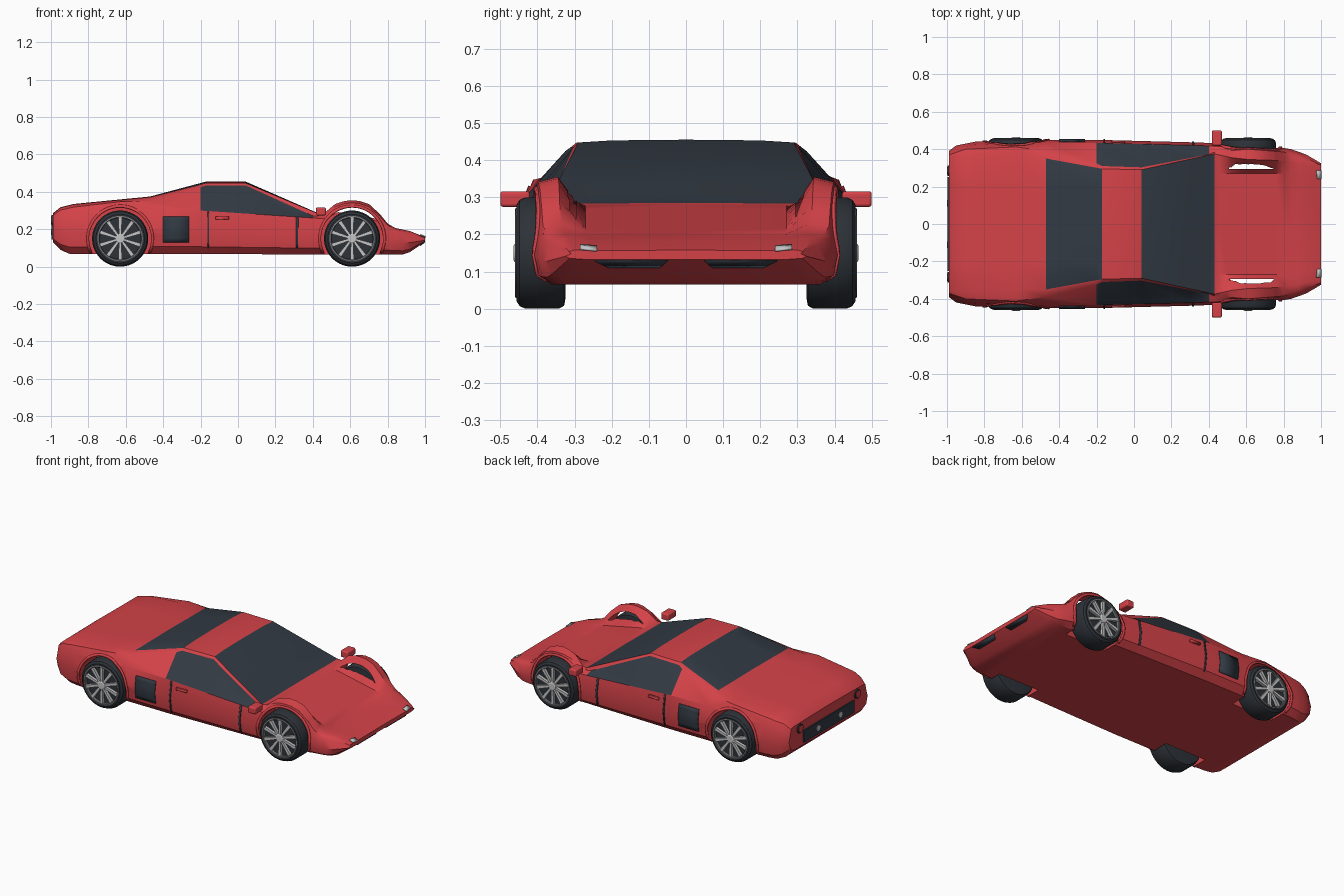
import bpy, bmesh, math
from mathutils import Vector

if "Cube" in bpy.data.objects:
    bpy.data.objects.remove(bpy.data.objects["Cube"])


def material(name, rgb):
    m = bpy.data.materials.new(name)
    m.diffuse_color = (*rgb, 1)
    m.use_nodes = True
    m.node_tree.nodes["Principled BSDF"].inputs["Base Color"].default_value = m.diffuse_color
    return m


RED = material("red paint", (0.66, 0.055, 0.065))
GLASS = material("dark glass", (0.032, 0.042, 0.056))
RUBBER = material("tyre rubber", (0.026, 0.032, 0.04))
SILVER = material("silver", (0.56, 0.56, 0.57))
GREY = material("rim grey", (0.2, 0.2, 0.21))

# Body curves along the length: (x, value)
WIDTH = [(-.99, .39), (-.95, .42), (-.85, .44), (-.6, .45), (-.2, .45), (.3, .437), (.5, .43),
         (.75, .415), (.84, .40), (.92, .372), (1, .325)]
BOTTOM = [(-.99, .13), (-.95, .09), (-.9, .068), (.88, .065), (.92, .078), (1, .133)]
BELT = [(-.99, .25), (-.9, .28), (-.47, .302), (-.2, .30), (.40, .26), (.46, .257), (.52, .285),
        (.61, .30), (.70, .285), (.80, .20), (.92, .17), (1, .148)]
SHOULDER_Y = [(-.99, .37), (-.9, .40), (-.63, .412), (-.47, .39), (-.2, .325), (-.17, .31), (.04, .303),
              (.40, .372), (.43, .385), (.61, .40), (.80, .385), (1, .315)]
SHOULDER_Z = [(-.99, .272), (-.95, .302), (-.88, .318), (-.63, .347), (-.47, .352), (-.2, .424), (-.17, .435),
              (.04, .435), (.40, .272), (.43, .272), (.46, .274), (.52, .32), (.57, .337), (.61, .341),
              (.65, .337), (.70, .32), (.76, .268), (.80, .222), (.84, .200), (.92, .183), (1, .154)]
EDGE_Y = [(-.99, .35), (-.9, .36), (-.47, .35), (-.17, .295), (.04, .29), (.43, .375), (.52, .355),
          (.61, .345), (.76, .34), (.84, .33), (1, .30)]
EDGE_Z = [(-.99, .28), (-.95, .315), (-.88, .333), (-.47, .372), (-.17, .447), (.04, .447), (.43, .283),
          (.46, .285), (.52, .335), (.57, .351), (.61, .355), (.65, .351), (.70, .335), (.76, .28),
          (.80, .23), (.84, .207), (.92, .19), (1, .158)]
CENTRE_Z = [(-.99, .285), (-.95, .317), (-.88, .335), (-.47, .375), (-.17, .455), (.04, .455), (.43, .285),
            (.84, .200), (.92, .185), (1, .158)]
INNER_Y = [(-.99, .2), (.04, .2), (.43, .27), (.80, .27), (1, .24)]


def at(curve, x):
    for (x0, v0), (x1, v1) in zip(curve, curve[1:]):
        if x <= x1:
            return v0 + (v1 - v0) * max(0, (x - x0) / (x1 - x0))
    return curve[-1][1]


def section(x):
    """Half cross-section from floor centre to roof centre as (y, z)."""
    w, zb, belt, zc = (at(c, x) for c in (WIDTH, BOTTOM, BELT, CENTRE_Z))
    h = belt - zb
    return [(0, zb), (w - .05, zb), (w - .012, zb + .17 * h), (w, zb + .55 * h), (w - .016, belt),
            (at(SHOULDER_Y, x), at(SHOULDER_Z, x)), (at(EDGE_Y, x), at(EDGE_Z, x)),
            (at(INNER_Y, x), zc - .002), (0, zc)]


def side_y(x, z):
    return at([(pz, py) for py, pz in section(x)[1:6]], z)


def finish(name, bm, mats, mirror=False, solid=0, bevel=0, angle=30):
    bmesh.ops.remove_doubles(bm, verts=bm.verts, dist=1e-5)
    bmesh.ops.recalc_face_normals(bm, faces=bm.faces)
    me = bpy.data.meshes.new(name)
    bm.to_mesh(me)
    bm.free()
    ob = bpy.data.objects.new(name, me)
    bpy.context.collection.objects.link(ob)
    for m in mats:
        me.materials.append(m)
    if solid:
        s = ob.modifiers.new("solid", 'SOLIDIFY')
        s.thickness, s.offset = solid, 0
    if bevel:
        b = ob.modifiers.new("bevel", 'BEVEL')
        b.width, b.segments = bevel, 3
    if mirror:
        ob.modifiers.new("mirror", 'MIRROR').use_axis = (False, True, False)
    smooth(ob, angle)
    return ob


def smooth(ob, angle=30):
    bpy.ops.object.select_all(action='DESELECT')
    ob.select_set(True)
    bpy.context.view_layer.objects.active = ob
    bpy.ops.object.shade_smooth_by_angle(angle=math.radians(angle))


def grid(name, rows, mats, rule=None, closed=False, caps=False, **kw):
    """Skin rows of points with quads."""
    bm = bmesh.new()
    vs = [[bm.verts.new(p) for p in r] for r in rows]
    n = len(rows[0])
    for i in range(len(rows) - 1):
        for j in range(n if closed else n - 1):
            k = (j + 1) % n
            f = bm.faces.new((vs[i][j], vs[i][k], vs[i + 1][k], vs[i + 1][j]))
            if rule:
                f.material_index = rule(i, j)
    if caps:
        bm.faces.new(vs[0])
        bm.faces.new(vs[-1])
    return finish(name, bm, mats, **kw)


def box(name, lo, hi, mat, **kw):
    bm = bmesh.new()
    bmesh.ops.create_cube(bm, size=1)
    for v in bm.verts:
        v.co = [lo[i] + (v.co[i] + .5) * (hi[i] - lo[i]) for i in range(3)]
    return finish(name, bm, [mat], **kw)


def lathe(name, cx, cz, profile, mats, seg=56, **kw):
    """Revolve (radius, y) points about an axis along y."""
    rows = [[(cx + r * math.cos(a), y, cz + r * math.sin(a))
             for a in (2 * math.pi * i / seg for i in range(seg))] for r, y in profile]
    return grid(name, rows, mats, closed=True, **kw)


def disc_x(name, x0, x1, y, z, r, mat):
    rows = [[(x, y + r * math.cos(i * math.pi / 12), z + r * math.sin(i * math.pi / 12)) for i in range(24)]
            for x in (x0, x1)]
    return grid(name, rows, [mat], closed=True, caps=True, mirror=True)


def side_patch(name, x0, x1, z0, z1, mat, out=.002, thick=.006):
    rows = [[(x, side_y(x, z) + out, z) for z in (z0 + (z1 - z0) * k / 6 for k in range(7))]
            for x in (x0, (x0 + x1) / 2, x1)]
    return grid(name, rows, [mat], mirror=True, solid=thick)


# Body shell with glass chosen by position along the car and band of the section
xs = sorted({x for c in (WIDTH, BOTTOM, BELT, SHOULDER_Y, SHOULDER_Z, EDGE_Y, EDGE_Z, CENTRE_Z) for x, _ in c})
rows = []
for x in xs:
    half = section(x)
    rows.append([(x, y, z) for y, z in half] + [(x, -y, z) for y, z in half[-2:0:-1]])


def glass(i, j):
    x, band = (xs[i] + xs[i + 1]) / 2, min(j, 15 - j)
    if band == 4:
        return int(-.2 < x < .40)
    return int(band >= 6 and (-.47 < x < -.17 or .04 < x < .43))


body = grid("body", rows, [RED, GLASS], glass, closed=True, caps=True)

# Wheel wells cut out of the body; the front ones open through the inner fender
AXLES = {"rear": -.63, "front": .61}
for end, cx in AXLES.items():
    for s in (1, -1):
        cutter = lathe("well_cutter", cx, .15, [(.167, s * .295), (.167, s * .6)], [RED], caps=True)
        cutter.hide_render = True
        mod = body.modifiers.new("well", 'BOOLEAN')
        mod.operation, mod.solver, mod.object = 'DIFFERENCE', 'EXACT', cutter
        bpy.context.view_layer.objects.active = body
        bpy.ops.object.modifier_apply(modifier=mod.name)
        bpy.data.objects.remove(cutter)
smooth(body)

for end, cx in AXLES.items():
    # Arch lips following the body side
    arc = [math.radians(-25 + 230 * i / 40) for i in range(41)]
    lip = [[(cx + r * math.cos(a), side_y(cx + r * math.cos(a), .15 + r * math.sin(a)) + .002,
             .15 + r * math.sin(a)) for r in (.166, .18)] for a in arc]
    grid(end + "_arch_lip", lip, [RED], mirror=True, solid=.008)
    # Tyres, rims, hubs and spokes
    lathe(end + "_tyre", cx, .15, [(0, .328), (.125, .325), (.142, .328), (.15, .342), (.15, .432), (.143, .448),
                                   (.13, .456), (.12, .455), (.117, .442), (0, .442)], [RUBBER], mirror=True)
    lathe(end + "_rim", cx, .15, [(.111, .442), (.111, .458), (.114, .461), (.121, .459), (.121, .442)],
          [GREY], mirror=True)
    lathe(end + "_hub", cx, .15, [(.026, .44), (.026, .46), (.02, .464), (0, .464)], [SILVER], seg=24, mirror=True)
    bm = bmesh.new()
    for k in range(10):
        a = 2 * math.pi * k / 10 + math.pi / 2
        u, t = Vector((math.cos(a), 0, math.sin(a))), Vector((-math.sin(a), 0, math.cos(a)))
        ring = [[bm.verts.new(Vector((cx, y, .15)) + u * r + t * w)
                 for r, w in ((.015, -.006), (.113, -.010), (.113, .010), (.015, .006))] for y in (.442, .459)]
        bm.faces.new(ring[1])
        for j in range(4):
            bm.faces.new((ring[0][j], ring[0][(j + 1) % 4], ring[1][(j + 1) % 4], ring[1][j]))
    finish(end + "_spokes", bm, [SILVER], mirror=True)

# Doors, side intakes and mirrors
side_patch("side_intake", -.40, -.262, .13, .268, GLASS)
side_patch("door_rear_gap", -.163, -.154, .098, .294, GLASS)
side_patch("door_front_gap", .311, .322, .098, .262, GLASS)
side_patch("door_handle", -.12, -.048, .252, .268, RED, out=.004, thick=.01)
box("wing_mirror", (.417, .42, .274), (.47, .5, .316), RED, mirror=True, bevel=.008)

# Nose lights and intakes
grid("headlight", [[(.975, .285, .172), (1.0, .285, .161)], [(.98, .24, .168), (1.002, .24, .156)]],
     [SILVER], mirror=True, solid=.006)
grid("nose_intake", [[(.972, .21, .1125), (.998, .245, .1305)], [(.972, .07, .1125), (.998, .05, .1305)]],
     [GLASS], mirror=True, solid=.006)

# Tail panel, exhausts and lights
box("tail_panel", (-.997, -.25, .145), (-.988, .25, .222), GLASS)
disc_x("exhaust", -1, -.99, .11, .185, .017, SILVER)
disc_x("tail_light_ring", -.997, -.988, .285, .247, .028, GLASS)
disc_x("tail_light", -1, -.99, .285, .247, .021, RED)
